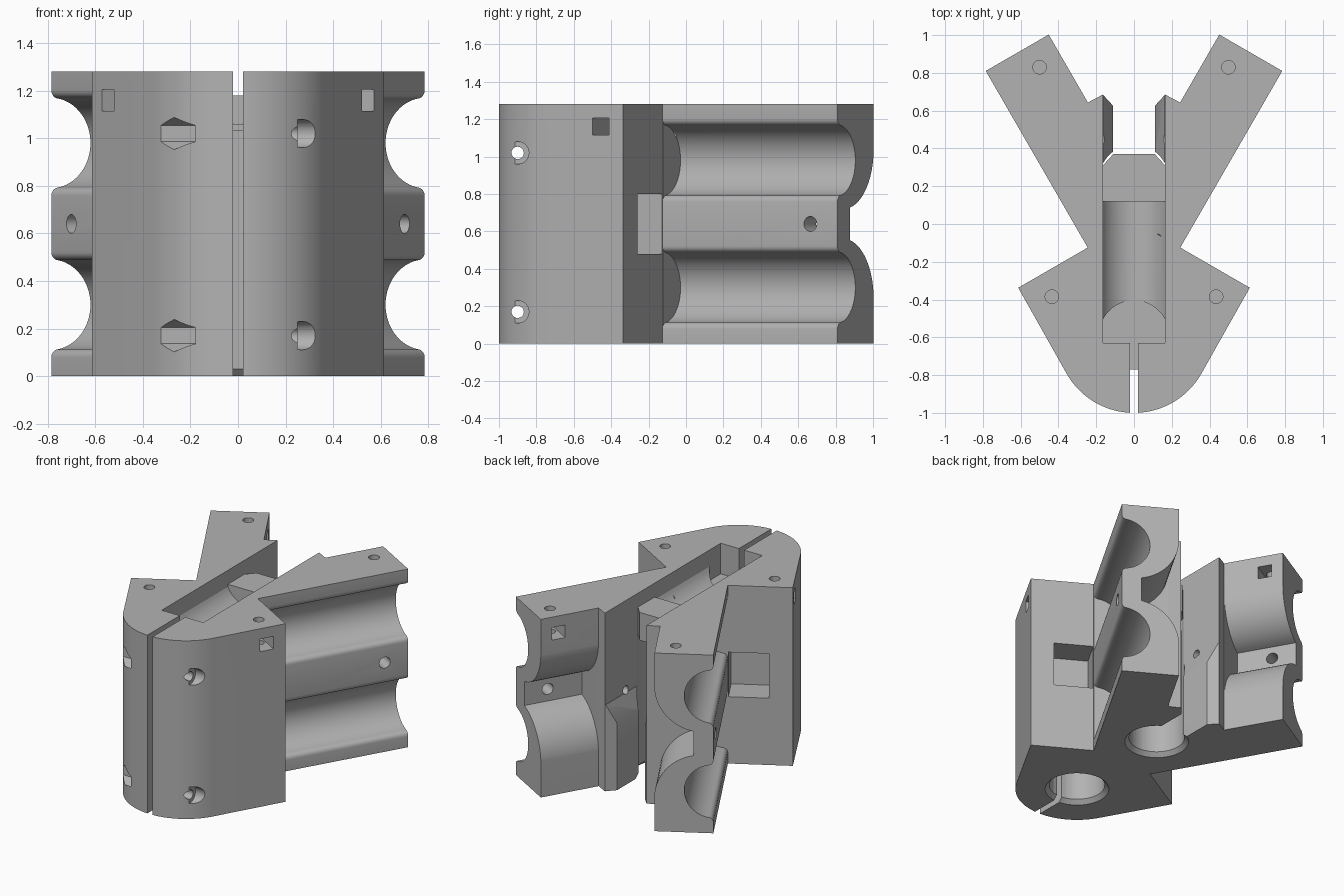
import bpy, bmesh, math
from mathutils import Vector as V

if "Cube" in bpy.data.objects:
    bpy.data.objects.remove(bpy.data.objects["Cube"])

X, Y, Z = V((1, 0, 0)), V((0, 1, 0)), V((0, 0, 1))
O = V((0, 0, 0))
H = 1.28                                   # height of the block
U = V((0.5, math.sqrt(0.75), 0))           # along the arm
N = V((math.sqrt(0.75), -0.5, 0))          # out of the arm's outer face
P = V((0.245, -0.125, 0))                  # inner corner where arm meets nose
cutters = []

grey = bpy.data.materials.new("light_grey")
grey.diffuse_color = (0.45, 0.45, 0.45, 1)
grey.use_nodes = True
grey.node_tree.nodes["Principled BSDF"].inputs["Base Color"].default_value = grey.diffuse_color


def loft(name, low, high):
    """Closed solid between two rings of 3D points."""
    bm = bmesh.new()
    a = [bm.verts.new(p) for p in low]
    b = [bm.verts.new(p) for p in high]
    bm.faces.new(a)
    bm.faces.new(b)
    for i in range(len(a)):
        j = (i + 1) % len(a)
        bm.faces.new((a[i], a[j], b[j], b[i]))
    bmesh.ops.recalc_face_normals(bm, faces=bm.faces)
    me = bpy.data.meshes.new(name)
    bm.to_mesh(me)
    bm.free()
    me.materials.append(grey)
    ob = bpy.data.objects.new(name, me)
    bpy.context.collection.objects.link(ob)
    return ob


def prism(name, pts, A, B, C, c0, c1, o=O, s=1):
    """Profile pts in axes A, B, extruded along C; s=-1 mirrors in x."""
    def ring(c):
        ps = [o + A * a + B * b + C * c for a, b in pts]
        return [V((p.x * s, p.y, p.z)) for p in ps]
    return loft(name, ring(c0), ring(c1))


def cut(*args, **kw):
    ob = prism("cutter", *args, **kw)
    ob.hide_render = True
    cutters.append(ob)


def arc(ca, cb, r, d0, d1, n):
    return [(ca + r * math.cos(math.radians(d0 + (d1 - d0) * i / n)),
             cb + r * math.sin(math.radians(d0 + (d1 - d0) * i / n))) for i in range(n + 1)]


def circle(ca, cb, r, n=32, d0=0):
    return arc(ca, cb, r, d0, d0 + 360, n)[:-1]


def rect(a0, a1, b0, b1):
    return [(a0, b0), (a1, b0), (a1, b1), (a0, b1)]


# body: rounded nose, shoulders, two arms and the gap between them
def local(t, n):
    p = P + U * t + N * n
    return (p.x, p.y)


side = [local(0, 0.425), local(0, 0), local(1.08, 0), local(1.08, -0.385),
        local(0.665, -0.385), (0.165, 0.685), (0.11, 0.625), (0.11, 0.37)]
nose = arc(0, -0.59, 0.41, 210, 330, 40)
outline = nose + side + [(-x, y) for x, y in reversed(side)]
body = prism("clamp_body", outline, X, Y, Z, 0, H)

# upper, wider part of the gap with sloped shoulders below it
wide = [(-0.11, 0.37), (-0.165, 0.31), (-0.165, 0.8), (0.165, 0.8), (0.165, 0.31), (0.11, 0.37)]
slim = [(-0.11, 0.37), (-0.11, 0.372), (-0.11, 0.8), (0.11, 0.8), (0.11, 0.372), (0.11, 0.37)]
cut(wide, X, Y, Z, 0.62, 1.4)
wedge = loft("cutter", [(x, y, 0.48) for x, y in slim], [(x, y, 0.63) for x, y in wide])
wedge.hide_render = True
cutters.append(wedge)

# open channel on top, its rounded trough, and the flat seat over the nose bore
cut(rect(-0.165, 0.165, -0.63, 0.5), X, Y, Z, 1.18, 1.4)
half = math.degrees(math.acos(0.165 / 0.185))
cut([(-0.165, 1.4)] + arc(0, 1.245, 0.185, 180 + half, 360 - half, 24) + [(0.165, 1.4)],
    X, Z, Y, -0.5, 0.12)
cut([(-0.165, -0.63), (0.165, -0.63)] + arc(0, -0.59, 0.185, half, 180 - half, 24),
    X, Y, Z, 1.06, 1.4)

# vertical bores with countersunk mouths
for y, top in ((-0.59, 1.03), (0.235, 0.98)):
    cut(circle(0, y, 0.185, 48), X, Y, Z, -0.1, top)
    cone = loft("cutter", [(a, b, -0.01) for a, b in circle(0, y, 0.222, 48)],
                [(a, b, 0.03) for a, b in circle(0, y, 0.184, 48)])
    cone.hide_render = True
    cutters.append(cone)

# clamping slit
cut(rect(-0.021, 0.021, -1.1, -0.77), X, Y, Z, -0.1, 1.4)
cut(rect(-0.0212, 0.0212, -1.1, -0.6), X, Y, Z, 1.061, 1.41)

# clamping screws: through hole, round head pocket, hexagonal nut pocket
for z in (0.17, 1.02):
    cut(circle(-0.9, z, 0.033, 20), Y, Z, X, -1, 1)
    cut(circle(-0.9, z, 0.06, 28), Y, Z, X, 0.25, 0.7)
    cut(circle(-0.9, z, 0.068, 6, 90), Y, Z, X, -0.7, -0.17)

for s in (1, -1):
    # tube grooves with rounded lips on the outer face of each arm
    f, r = 0.035, 0.19
    a0 = math.degrees(math.asin(f / r))
    for c in (0.3, 0.98):
        k = r * math.cos(math.radians(a0)) + f
        lip_top = arc(-f, c + k, f, 0, -90, 5)
        lip_low = arc(-f, c - k, f, 90, 0, 5)
        bowl = arc(0, c, r, 90 + a0, 270 - a0, 28)[1:-1]
        prof = [(0.1, c + k)] + lip_top + bowl + lip_low + [(0.1, c - k)]
        cut(prof, N, Z, U, 0.001, 1.3, o=P, s=s)

    # rounded relief on the inner side of each arm
    e = math.degrees(math.acos(0.065 / 0.32))
    relief = ([(-0.5, 1.04)] + arc(-0.066, 1.04, 0.32, 180, 180 + e, 14)
              + arc(-0.066, 0.24, 0.32, 180 - e, 180, 14) + [(-0.5, 0.24)])
    cut(relief, N, Z, U, 0.666, 1.3, o=P, s=s)

    # vertical screw holes and their square nut pockets
    for x, y in ((0.5, 0.83), (0.435, -0.385)):
        cut(circle(x, y, 0.036, 20), X, Y, Z, 1.04, 1.4, s=s)
    cut(rect(0.905, 1.0, -0.5, -0.2), U, N, Z, 1.115, 1.205, o=P, s=s)
    cut(rect(-0.185, -0.085, 0.24, 0.5), U, N, Z, 1.115, 1.205, o=P, s=s)

    # rectangular pocket in the shoulder, cross holes in arm web and gap wall
    cut(rect(-0.2, 0.05, 0.004, 0.27), U, N, Z, 0.48, 0.80, o=P, s=s)
    cut(circle(0.912, 0.64, 0.04, 20), U, Z, N, -0.5, 0.2, o=P, s=s)
    cut(circle(0.45, 0.64, 0.03, 20), Y, Z, X, 0.1, 0.25, s=s)

# carve everything out of the body
bpy.context.view_layer.objects.active = body
body.select_set(True)
for ob in cutters:
    m = body.modifiers.new("carve", 'BOOLEAN')
    m.operation = 'DIFFERENCE'
    m.solver = 'EXACT'
    m.object = ob
    bpy.ops.object.modifier_apply(modifier=m.name)
    bpy.data.objects.remove(ob)
bpy.ops.object.shade_smooth_by_angle(angle=math.radians(25))
